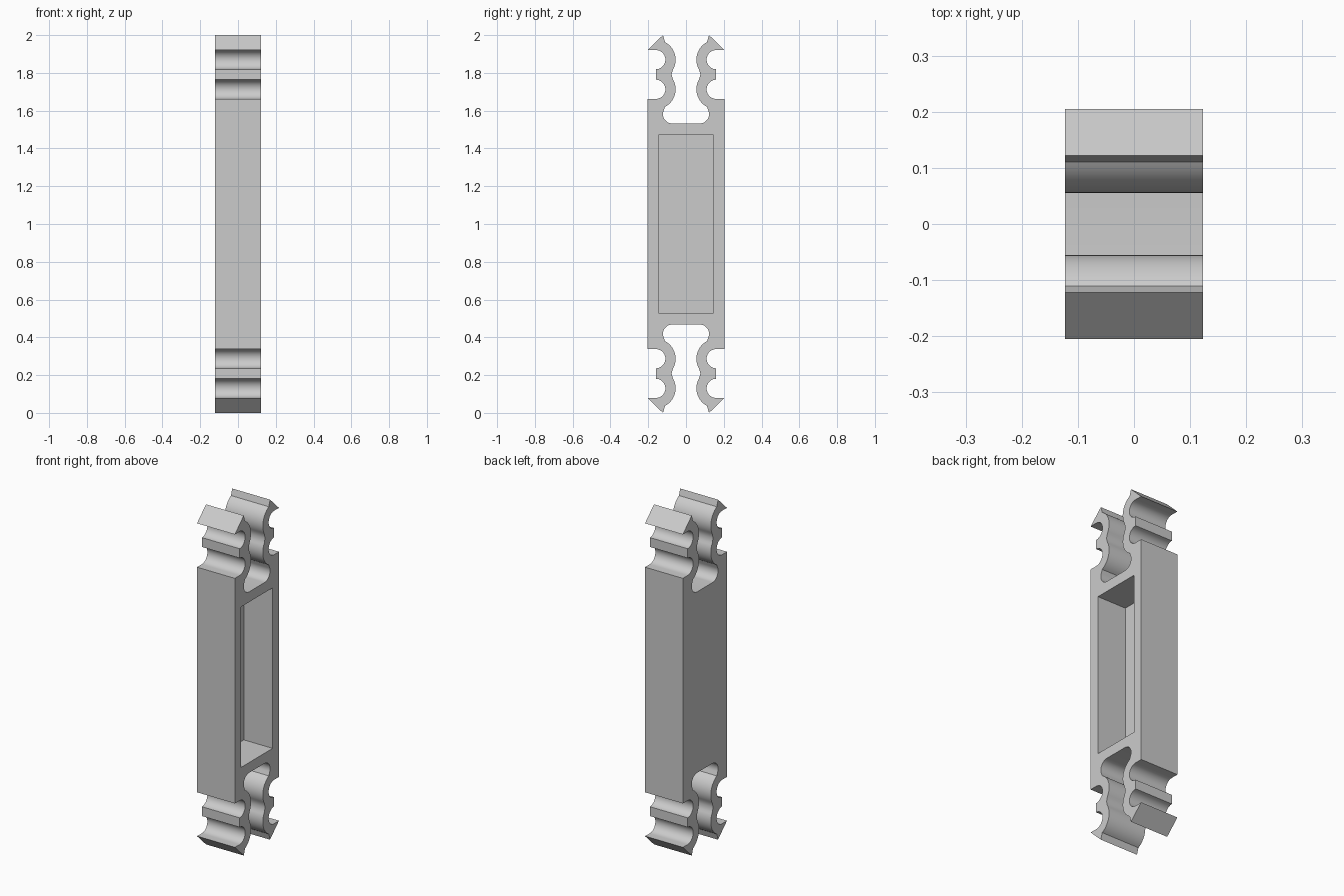
import bpy, bmesh
from math import radians, sin, cos

if "Cube" in bpy.data.objects:
    bpy.data.objects.remove(bpy.data.objects["Cube"], do_unlink=True)

HALF_WIDTH = 0.123
LOWER, UPPER = (0.16, 1.713), (0.16, 1.87)   # notch centres
NOTCH, SHELL = 0.051, 0.105                  # inner and outer notch radii

grey = bpy.data.materials.new("light_grey")
grey.use_nodes = True
grey.diffuse_color = (0.6, 0.6, 0.6, 1)
grey.node_tree.nodes["Principled BSDF"].inputs["Base Color"].default_value = (0.6, 0.6, 0.6, 1)


def arc(centre, radius, start, end, steps=14):
    angles = [radians(start + (end - start) * i / steps) for i in range(steps + 1)]
    return [(centre[0] + radius * cos(a), centre[1] + radius * sin(a)) for a in angles]


def prism(name, outline, x0, x1):
    """Extrude a (y, z) outline along x."""
    bm = bmesh.new()
    face = bm.faces.new([bm.verts.new((x0, y, z)) for y, z in outline])
    moved = bmesh.ops.extrude_face_region(bm, geom=[face])["geom"]
    verts = [v for v in moved if isinstance(v, bmesh.types.BMVert)]
    bmesh.ops.translate(bm, verts=verts, vec=(x1 - x0, 0, 0))
    bmesh.ops.recalc_face_normals(bm, faces=bm.faces)
    mesh = bpy.data.meshes.new(name)
    bm.to_mesh(mesh)
    bm.free()
    mesh.materials.append(grey)
    obj = bpy.data.objects.new(name, mesh)
    bpy.context.collection.objects.link(obj)
    return obj


# One quarter: rounded slot, wavy inner side, barbed tip, two round notches, shoulder
quarter = arc((0.072, 1.582), 0.05, -90, 20)
quarter += arc(LOWER, SHELL, 242, 150)
quarter += [(0.076, 1.7915)]
quarter += arc(UPPER, SHELL, 210, 118)
quarter += [(0.122, 2.0), (0.205, 1.92)]
quarter += arc(UPPER, NOTCH, 90, 270)
quarter += arc(LOWER, NOTCH, 90, 270)
quarter += [(0.205, LOWER[1] - NOTCH)]

# Mirror the quarter across both axes
half = quarter + [(y, 2 - z) for y, z in reversed(quarter)]
outline = half + [(-y, 2 - z) for y, z in half]
body = prism("clip_body", outline, -HALF_WIDTH, HALF_WIDTH)

# Rectangular pocket, open on one side only
pocket = [(-0.146, 0.528), (0.146, 0.528), (0.146, 1.472), (-0.146, 1.472)]
cutter = prism("pocket_cutter", pocket, -0.064, 0.2)
cutter.hide_render = True
cut = body.modifiers.new("pocket", "BOOLEAN")
cut.operation = "DIFFERENCE"
cut.solver = "EXACT"
cut.object = cutter

bpy.ops.object.select_all(action="DESELECT")
body.select_set(True)
bpy.context.view_layer.objects.active = body
bpy.ops.object.modifier_apply(modifier=cut.name)
bpy.data.objects.remove(cutter, do_unlink=True)
bpy.ops.object.shade_smooth_by_angle(angle=radians(30))
